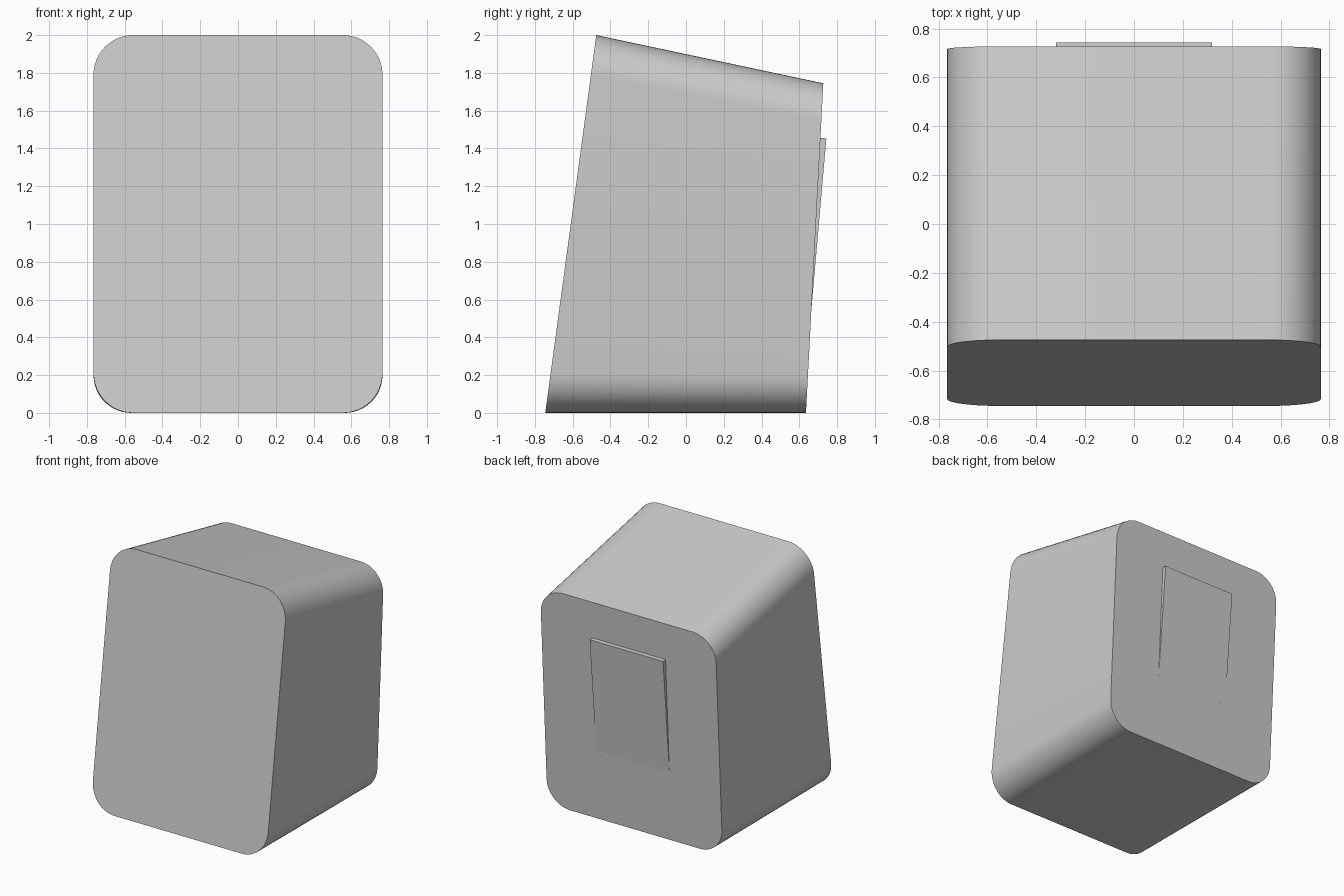
import bpy, bmesh
from math import sin, cos, pi, radians

if "Cube" in bpy.data.objects:
    bpy.data.objects.remove(bpy.data.objects["Cube"])


def finish(name, bm, smooth=False):
    bmesh.ops.recalc_face_normals(bm, faces=bm.faces)
    mesh = bpy.data.meshes.new(name)
    bm.to_mesh(mesh)
    bm.free()
    obj = bpy.data.objects.new(name, mesh)
    bpy.context.collection.objects.link(obj)
    if smooth:
        bpy.ops.object.select_all(action='DESELECT')
        obj.select_set(True)
        bpy.context.view_layer.objects.active = obj
        bpy.ops.object.shade_smooth_by_angle(angle=radians(30))
    return obj


def rounded_outline(half_w, height, r, steps=12):
    """Rounded rectangle standing on z = 0, as (x, z) points."""
    centres = [(half_w - r, height - r), (r - half_w, height - r),
               (r - half_w, r), (half_w - r, r)]
    return [(cx + r * cos((q + i / steps) * pi / 2),
             cz + r * sin((q + i / steps) * pi / 2))
            for q, (cx, cz) in enumerate(centres) for i in range(steps + 1)]


# Body: loft between the leaning front outline and the shorter back outline
bm = bmesh.new()
loops = []
for height, y_base, y_top, r in ((2.0, -0.745, -0.475, 0.21),
                                 (1.745, 0.635, 0.727, 0.20)):
    loops.append([bm.verts.new((x, y_base + (y_top - y_base) * z / height, z))
                  for x, z in rounded_outline(0.765, height, r)])
front, back = loops
n = len(front)
for i in range(n):
    j = (i + 1) % n
    bm.faces.new((front[i], front[j], back[j], back[i]))
bm.faces.new(front)
bm.faces.new(back)
finish("cabinet_body", bm, smooth=True)

# Back panel: wedge that rises out of the back face towards its top
profile = [(0.743, 1.453), (0.664, 0.55), (0.645, 0.552), (0.69, 1.458)]
bm = bmesh.new()
left, right = ([bm.verts.new((x, y, z)) for y, z in profile]
               for x in (-0.32, 0.32))
for i in range(4):
    j = (i + 1) % 4
    bm.faces.new((left[i], left[j], right[j], right[i]))
bm.faces.new(left)
bm.faces.new(right)
finish("back_panel", bm)
